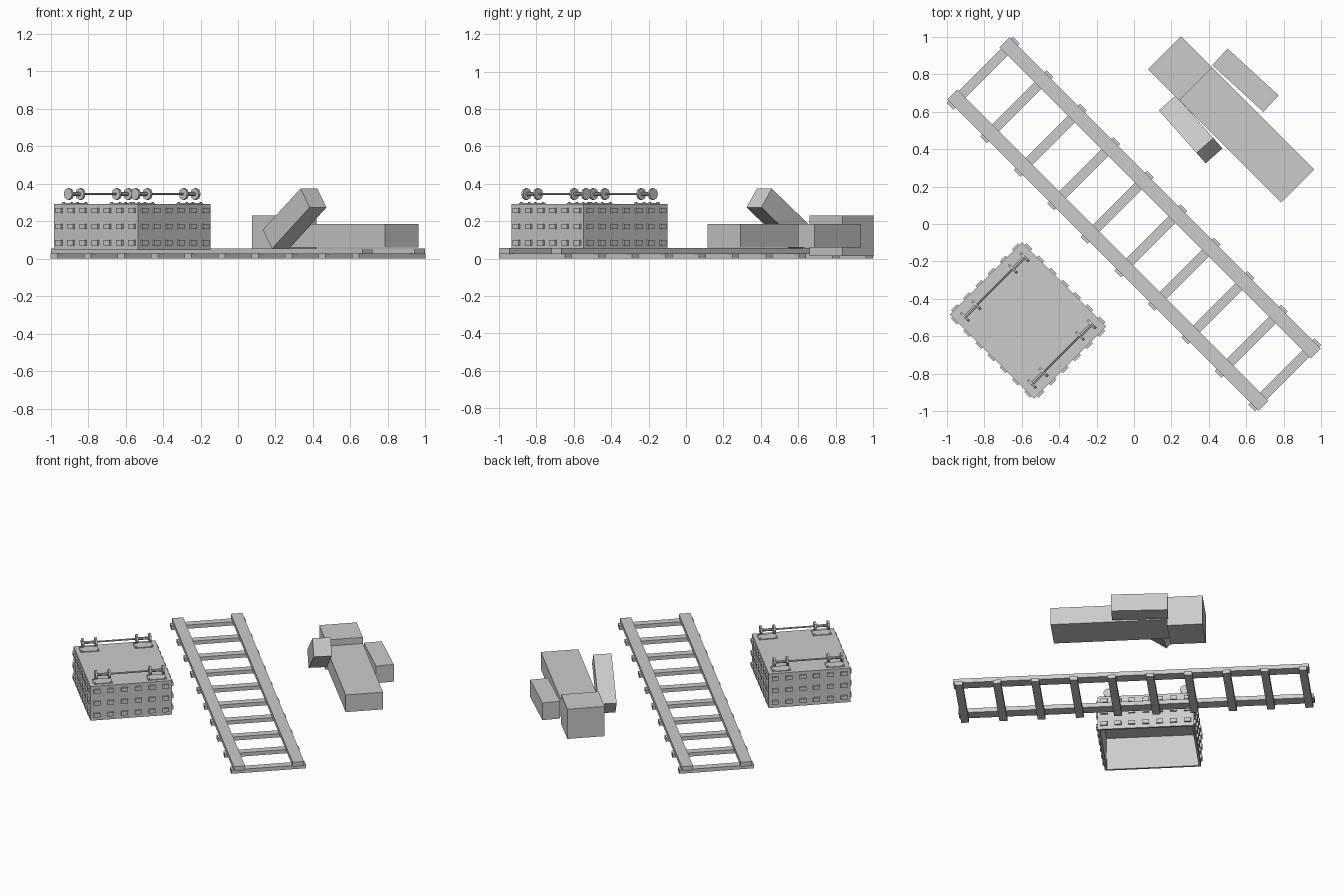
import bpy, bmesh
from math import radians
from mathutils import Matrix, Vector

if "Cube" in bpy.data.objects:
    bpy.data.objects.remove(bpy.data.objects["Cube"], do_unlink=True)

grey = bpy.data.materials.new("plain_grey")
grey.use_nodes = True
grey.diffuse_color = (0.6, 0.6, 0.6, 1)
grey.node_tree.nodes["Principled BSDF"].inputs["Base Color"].default_value = (0.6, 0.6, 0.6, 1)

# The whole layout is turned, so parts are placed in a turned frame
TURN = Matrix.Rotation(radians(-45), 4, 'Z')


def finish(name, bm):
    mesh = bpy.data.meshes.new(name)
    bm.to_mesh(mesh)
    bm.free()
    mesh.materials.append(grey)
    ob = bpy.data.objects.new(name, mesh)
    ob.matrix_world = TURN
    bpy.context.collection.objects.link(ob)
    return ob


def add_box(bm, centre, size, yaw=0, pitch=0):
    m = (Matrix.Translation(centre) @ Matrix.Rotation(radians(yaw), 4, 'Z')
         @ Matrix.Rotation(radians(-pitch), 4, 'Y') @ Matrix.Diagonal((*size, 1)))
    return bmesh.ops.create_cube(bm, size=1, matrix=m)["verts"]


def add_disc(bm, centre, radius, length, sides=8):
    m = Matrix.Translation(centre) @ Matrix.Rotation(radians(90), 4, 'X')
    bmesh.ops.create_cone(bm, cap_ends=True, segments=sides, radius1=radius,
                          radius2=radius, depth=length, matrix=m)


def box(name, centre, size, yaw=0, pitch=0):
    bm = bmesh.new()
    add_box(bm, centre, size, yaw, pitch)
    return finish(name, bm)


# Track: two rails over ten sleepers
for side, y in (("left", 0.197), ("right", -0.197)):
    box(side + "_rail", (0, y, 0.04), (2.35, 0.076, 0.031))
bm = bmesh.new()
for i in range(10):
    add_box(bm, (-1.138 + i * 2.276 / 9, 0, 0.0135), (0.052, 0.5, 0.027))
finish("sleepers", bm)

# Overturned wagon: hollow body, open below
CX, CY, HX, HY, TOP, BASE = -0.035, -0.764, 0.318, 0.273, 0.293, 0.045
bm = bmesh.new()
add_box(bm, (CX, CY, (TOP + BASE) / 2), (HX * 2, HY * 2, TOP - BASE))
bm.normal_update()
bmesh.ops.delete(bm, geom=[f for f in bm.faces if f.normal.z < -0.5], context='FACES')
body = finish("wagon_body", bm)
shell = body.modifiers.new("walls", 'SOLIDIFY')
shell.thickness = 0.02
shell.offset = -1

# Raised studs in three rows on every side
bm = bmesh.new()
for z in (0.085, 0.171, 0.257):
    for s in (-1, 1):
        for i in range(7):
            x = CX + (i - 3) * 0.092
            add_box(bm, (x, CY + s * (HY + 0.005), z), (0.044, 0.014, 0.028))
        for i in range(6):
            y = CY + (i - 2.5) * 0.092
            add_box(bm, (CX + s * (HX + 0.005), y, z), (0.014, 0.044, 0.028))
finish("wagon_studs", bm)

# Axles with paired wheels above mounting plates
AXLE_Z = 0.345
for name, x in (("rear", CX - 0.253), ("front", CX + 0.253)):
    bm = bmesh.new()
    add_disc(bm, (x, CY, AXLE_Z), 0.006, 0.45)
    finish(name + "_axle", bm)
    wheels, plates = bmesh.new(), bmesh.new()
    for s in (-1, 1):
        for offset in (0.137, 0.225):
            add_disc(wheels, (x, CY + s * offset, AXLE_Z), 0.032, 0.014)
        mid = CY + s * 0.181
        add_disc(wheels, (x, mid, AXLE_Z), 0.01, 0.088)
        add_box(plates, (x, mid, TOP + 0.002), (0.075, 0.125, 0.005))
        for dx in (-0.03, 0.03):
            for dy in (-0.053, 0.053):
                add_box(plates, (x + dx, mid + dy, TOP + 0.006), (0.01, 0.01, 0.008))
    finish(name + "_wheels", wheels)
    finish(name + "_plates", plates)

# Lying block figure with one raised arm
BODY_Y, BODY_Z, THICK = 0.762, 0.122, 0.125
box("head", (-0.413, BODY_Y, BODY_Z), (0.235, 0.25, 0.216))
box("torso", (-0.108, BODY_Y, BODY_Z), (0.385, 0.25, THICK))
box("legs", (0.279, BODY_Y, BODY_Z), (0.39, 0.25, THICK))
box("left_arm", (-0.122, 0.9635, BODY_Z), (0.37, 0.12, THICK), yaw=2.5)
box("right_arm", (-0.143, 0.571, 0.214), (0.375, 0.12, THICK), yaw=-3.5, pitch=36)
